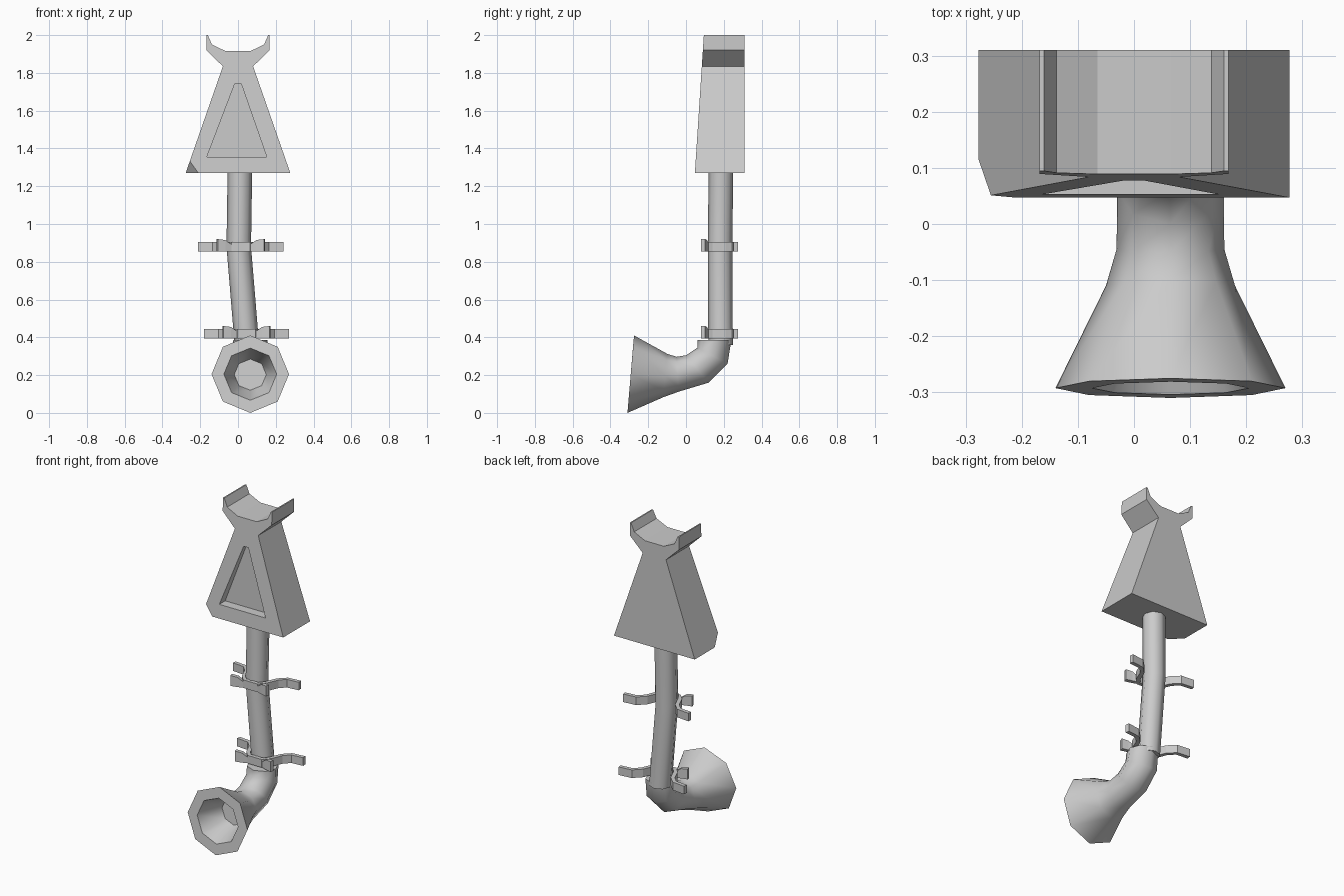
import bpy, bmesh
from math import sin, cos, pi, radians
from mathutils import Vector

cube = bpy.data.objects.get("Cube")
if cube:
    bpy.data.objects.remove(cube)

grey = bpy.data.materials.new("plain_grey")
grey.use_nodes = True
grey.diffuse_color = (0.6, 0.6, 0.6, 1)
grey.node_tree.nodes["Principled BSDF"].inputs["Base Color"].default_value = (0.6, 0.6, 0.6, 1)


def finish(name, bm, smooth=None):
    bmesh.ops.recalc_face_normals(bm, faces=bm.faces)
    mesh = bpy.data.meshes.new(name)
    bm.to_mesh(mesh)
    bm.free()
    obj = bpy.data.objects.new(name, mesh)
    bpy.context.collection.objects.link(obj)
    mesh.materials.append(grey)
    for o in bpy.context.selected_objects:
        o.select_set(False)
    obj.select_set(True)
    bpy.context.view_layer.objects.active = obj
    if smooth:
        bpy.ops.object.shade_smooth_by_angle(angle=radians(smooth))
    return obj


def loft(bm, rings):
    """Bridge rings of equal length and cap both ends."""
    loops = [[bm.verts.new(p) for p in ring] for ring in rings]
    n = len(loops[0])
    for a, b in zip(loops, loops[1:]):
        for i in range(n):
            j = (i + 1) % n
            bm.faces.new((a[i], a[j], b[j], b[i]))
    bm.faces.new(loops[0][::-1])
    bm.faces.new(loops[-1])


def ring(centre, u, v, sides=8):
    return [centre + u * cos(2 * pi * i / sides) + v * sin(2 * pi * i / sides)
            for i in range(sides)]


# Rainwater hopper: front profile with a sloping front face
def front_y(z):
    return 0.047 + (z - 1.27) * 0.065


half = [(0.277, 1.27), (0.08, 1.835), (0.168, 1.92), (0.168, 2.0),
        (0.16, 2.0), (0.138, 1.95), (0.065, 1.915)]
outline = half + [(-x, z) for x, z in reversed(half)]
bm = bmesh.new()
loft(bm, [[(x, front_y(z), z) for x, z in outline],
          [(x, 0.31, z) for x, z in outline]])
# broken lower corner
a, b, c = Vector((-0.277, 0.115, 1.27)), Vector((-0.255, 0.051, 1.333)), Vector((-0.21, 0.047, 1.27))
normal = (b - a).cross(c - a).normalized()
if normal.dot(Vector((-0.277, 0.047, 1.27)) - a) < 0:
    normal.negate()
cut = bmesh.ops.bisect_plane(bm, geom=bm.verts[:] + bm.edges[:] + bm.faces[:],
                             plane_co=a, plane_no=normal, clear_outer=True)
edges = [e for e in cut["geom_cut"] if isinstance(e, bmesh.types.BMEdge)]
bmesh.ops.holes_fill(bm, edges=edges)
hopper = finish("hopper", bm)

# Triangular recess in the hopper front
panel = [(-0.165, 1.355), (0.152, 1.355), (0.016, 1.745), (-0.016, 1.745)]
bm = bmesh.new()
loft(bm, [[(x, y, z) for x, z in panel] for y in (-0.1, 0.11)])
cutter = finish("recess_cutter", bm)
cutter.hide_render = True
mod = hopper.modifiers.new("recess", "BOOLEAN")
mod.operation = "DIFFERENCE"
mod.solver = "EXACT"
mod.object = cutter
bpy.context.view_layer.objects.active = hopper
bpy.ops.object.modifier_apply(modifier=mod.name)
bpy.data.objects.remove(cutter)

# Downpipe with a slight bend
bm = bmesh.new()
path = [(0.01, 0.185, 1.28), (0.004, 0.18, 0.88), (0.047, 0.183, 0.36)]
loft(bm, [ring(Vector(p), Vector((0.065, 0, 0)), Vector((0, 0.065, 0))) for p in path])
finish("downpipe", bm, 50)

# Elbow and flared outlet: upper (y, z), lower (y, z), half width
sections = [
    ((0.06, 0.385), (0.24, 0.385), 0.09),
    ((0.06, 0.345), (0.22, 0.26), 0.095),
    ((0.0, 0.305), (0.12, 0.16), 0.095),
    ((-0.05, 0.297), (-0.04, 0.112), 0.096),
    ((-0.1, 0.313), (-0.12, 0.083), 0.115),
    ((-0.275, 0.41), (-0.31, 0.0), 0.205),
    # hollow mouth
    ((-0.281, 0.343), (-0.304, 0.067), 0.14),
    ((-0.12, 0.285), (-0.135, 0.12), 0.085),
]
rings = []
for (y1, z1), (y2, z2), w in sections:
    top, low = Vector((0.065, y1, z1)), Vector((0.065, y2, z2))
    rings.append(ring((top + low) / 2, Vector((w, 0, 0)), (top - low) / 2))
bm = bmesh.new()
loft(bm, rings)
finish("outlet_elbow", bm, 50)


# Pipe clamps: a bent strap with wings and two raised front horns
def ribbon(bm, path, thick, x0, z0):
    """Sweep a flat strip along plan points (x, y, lift)."""
    pts = [Vector((x, y)) for x, y, _ in path]
    rings = []
    for i, p in enumerate(pts):
        d = (pts[min(i + 1, len(pts) - 1)] - pts[max(i - 1, 0)]).normalized()
        n = Vector((-d.y, d.x)) * thick / 2
        lift = path[i][2]
        rings.append([(x0 + q.x, q.y, z0 + z) for q, z in
                      ((p - n, 0), (p + n, 0), (p + n, 0.05 + lift), (p - n, 0.05 + lift))])
    loft(bm, rings)


wing = [(0.225, 0.263, 0), (0.145, 0.255, 0), (0.105, 0.215, 0),
        (0.075, 0.145, 0), (0.045, 0.11, 0)]
horn = [(0.125, 0.09, 0.015), (0.085, 0.1, 0.01), (0.045, 0.115, -0.02)]
for name, x0, z0 in (("upper_clamp", 0.015, 0.855), ("lower_clamp", 0.045, 0.395)):
    bm = bmesh.new()
    ribbon(bm, wing + [(-x, y, h) for x, y, h in reversed(wing)], 0.024, x0, z0)
    for side in (1, -1):
        ribbon(bm, [(side * x, y, h) for x, y, h in horn], 0.024, x0, z0)
    finish(name, bm)
